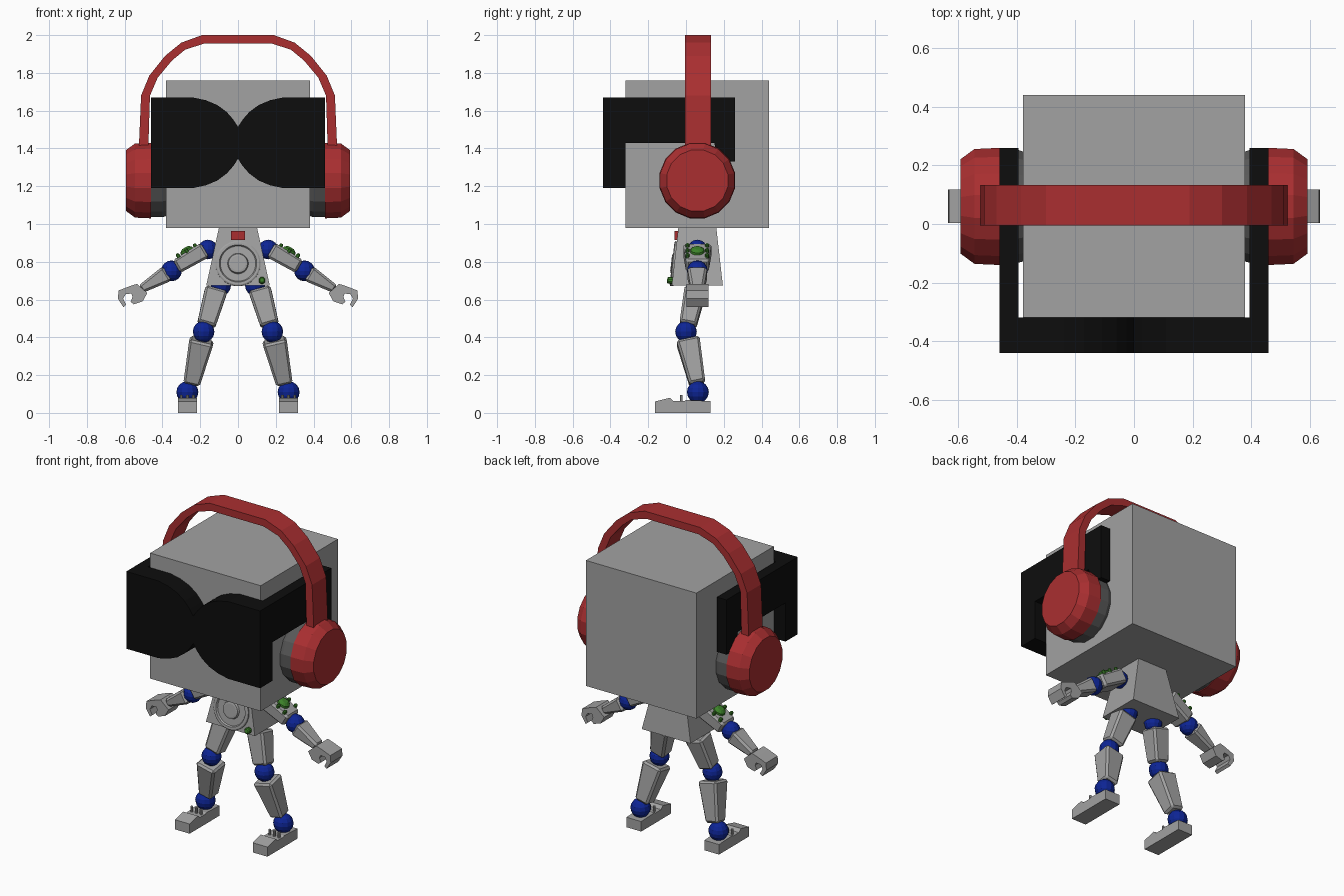
import bpy, bmesh, math
from mathutils import Vector

if "Cube" in bpy.data.objects:
    bpy.data.objects.remove(bpy.data.objects["Cube"])


def material(name, rgb):
    m = bpy.data.materials.new(name)
    m.diffuse_color = (*rgb, 1)
    m.use_nodes = True
    m.node_tree.nodes["Principled BSDF"].inputs["Base Color"].default_value = m.diffuse_color
    return m


GREY = material("light grey", (0.36, 0.36, 0.36))
PAD = material("dark grey", (0.1, 0.1, 0.1))
BLACK = material("black", (0.004, 0.004, 0.004))
RED = material("red", (0.40, 0.028, 0.03))
BLUE = material("blue", (0.004, 0.018, 0.30))
GREEN = material("green", (0.045, 0.22, 0.022))


def finish(name, bm, mat, bevel=0):
    bmesh.ops.recalc_face_normals(bm, faces=bm.faces)
    me = bpy.data.meshes.new(name)
    bm.to_mesh(me)
    bm.free()
    me.materials.append(mat)
    ob = bpy.data.objects.new(name, me)
    bpy.context.collection.objects.link(ob)
    if bevel:
        mod = ob.modifiers.new("bevel", "BEVEL")
        mod.width, mod.segments = bevel, 1
    return ob


def loft(name, rings, mat, bevel=0):
    """Skin equal-sized rings of points and cap both ends."""
    bm = bmesh.new()
    vs = [[bm.verts.new(p) for p in r] for r in rings]
    n = len(vs[0])
    for a, b in zip(vs, vs[1:]):
        for i in range(n):
            bm.faces.new((a[i], a[(i + 1) % n], b[(i + 1) % n], b[i]))
    bm.faces.new(vs[0])
    bm.faces.new(vs[-1])
    return finish(name, bm, mat, bevel)


def box(name, lo, hi, mat, bevel=0):
    ring = lambda z: [(lo[0], lo[1], z), (hi[0], lo[1], z), (hi[0], hi[1], z), (lo[0], hi[1], z)]
    return loft(name, [ring(lo[2]), ring(hi[2])], mat, bevel)


def lathe(name, profile, centre, axis, mat, segs=16):
    """Turn (radius, height) pairs around an axis."""
    q = Vector((0, 0, 1)).rotation_difference(Vector(axis).normalized())
    c = Vector(centre)
    return loft(name, [[c + q @ Vector((r * math.cos(t), r * math.sin(t), h))
                        for t in (math.tau * (i + 0.5) / segs for i in range(segs))]
                       for r, h in profile], mat)


def prism_y(name, outline, y0, y1, mat, bevel=0):
    """Extrude an (x, z) outline along y."""
    return loft(name, [[(x, y, z) for x, z in outline] for y in (y0, y1)], mat, bevel)


def prism_x(name, outline, x0, x1, mat):
    return loft(name, [[(x, y, z) for y, z in outline] for x in (x0, x1)], mat)


def limb(name, p0, p1, size0, size1):
    """Tapered bevelled block; sizes are (front width, depth)."""
    p0, p1 = Vector(p0), Vector(p1)
    axis = (p1 - p0).normalized()
    u = axis.cross(Vector((0, 1, 0))).normalized()
    v = u.cross(axis)
    corners = [(-.5, -.5), (.5, -.5), (.5, .5), (-.5, .5)]
    return loft(name, [[p + u * a * w + v * b * d for a, b in corners]
                       for p, (w, d) in ((p0, size0), (p1, size1))], GREY, 0.012)


def ball(name, centre, r, mat=BLUE, squash=1):
    bm = bmesh.new()
    bmesh.ops.create_uvsphere(bm, u_segments=12, v_segments=8, radius=r)
    for v in bm.verts:
        v.co.z *= squash
        v.co += Vector(centre)
    return finish(name, bm, mat)


# Head
box("head", (-0.38, -0.32, 0.98), (0.38, 0.44, 1.76), GREY)

# Goggles: double-lobed front with hooked side arms
half = [(0.46, 1.19), (0.46, 1.67), (0.24, 1.67), (0.17, 1.655), (0.11, 1.63),
        (0.06, 1.593), (0.025, 1.553), (0, 1.515)]
lower = [(0, 1.345), (0.025, 1.307), (0.06, 1.267), (0.11, 1.23), (0.17, 1.205), (0.24, 1.19)]
right = half + lower
left = [(-x, z) for x, z in reversed(lower[1:] + half[:-1])]
bm = bmesh.new()
outline = half + [(-x, z) for x, z in reversed(half[:-1])] + \
    [(-x, z) for x, z in reversed(lower[1:])] + lower
prism_y("goggle_front", outline, -0.44, -0.32, BLACK)
bm.free()

# Headband
outer = [(0.525, 1.40), (0.513, 1.68), (0.47, 1.785), (0.386, 1.89), (0.30, 1.96), (0.19, 2.0)]
inner = [(0.475, 1.40), (0.466, 1.68), (0.425, 1.775), (0.35, 1.865), (0.28, 1.923), (0.18, 1.955)]
pairs = list(zip(outer, inner))
pairs += [((-a[0], a[1]), (-b[0], b[1])) for a, b in reversed(pairs)]
loft("headband", [[(a[0], -0.005, a[1]), (a[0], 0.133, a[1]), (b[0], 0.133, b[1]), (b[0], -0.005, b[1])]
                  for a, b in pairs], RED)

# Torso with dial, badge and button
ring = lambda x, y0, y1, z: [(-x, y0, z), (x, y0, z), (x, y1, z), (-x, y1, z)]
loft("torso", [ring(0.168, -0.075, 0.195, 0.675), ring(0.10, -0.04, 0.16, 0.985)], GREY)
FRONT = (0, -1, 0.115)
front_y = lambda z: -0.075 + (z - 0.675) * 0.113
lathe("chest_dial", [(0.12, -0.01), (0.12, 0.008), (0.113, 0.012), (0.10, 0.012), (0.094, 0.003),
                     (0.055, 0.003), (0.05, 0.015), (0.04, 0.017)],
      (0, front_y(0.79), 0.79), FRONT, GREY, 24)
box("chest_badge", (-0.036, -0.062, 0.915), (0.036, -0.03, 0.963), RED)
lathe("chest_button", [(0.018, -0.01), (0.018, 0.022), (0.012, 0.028)],
      (0.127, front_y(0.70), 0.70), FRONT, GREEN, 10)

hand = [(0.48, 0.635), (0.535, 0.683), (0.57, 0.672), (0.632, 0.648), (0.636, 0.605), (0.607, 0.56),
        (0.592, 0.572), (0.608, 0.605), (0.595, 0.628), (0.565, 0.632), (0.558, 0.615),
        (0.568, 0.588), (0.552, 0.575), (0.505, 0.59)]
foot = [(-0.165, 0), (-0.165, 0.06), (-0.085, 0.08), (-0.065, 0.062), (-0.01, 0.062),
        (0.0, 0.068), (0.13, 0.062), (0.13, 0)]
arm_hook = [(-0.33, 1.43), (-0.33, 1.67), (0.26, 1.67), (0.26, 1.33), (0.17, 1.33), (0.15, 1.43)]
Y = 0.06

# Paired parts
for s, side in ((1, "left"), (-1, "right")):
    def n(part):
        return side + "_" + part

    # Goggle arm and ear cup
    prism_x(n("goggle_arm"), arm_hook, s * 0.395, s * 0.46, BLACK)
    lathe(n("ear_pad"), [(0.19, 0.375), (0.198, 0.40), (0.198, 0.465)], (0, Y, 1.23), (s, 0, 0), PAD)
    lathe(n("ear_cup"), [(0.204, 0.46), (0.200, 0.545), (0.165, 0.592)], (0, Y, 1.23), (s, 0, 0), RED)

    # Arm
    ball(n("shoulder_joint"), (s * 0.16, Y, 0.865), 0.052)
    limb(n("upper_arm"), (s * 0.175, Y, 0.862), (s * 0.325, Y, 0.775), (0.088, 0.15), (0.078, 0.12))
    ball(n("elbow_joint"), (s * 0.352, Y, 0.752), 0.055)
    limb(n("forearm"), (s * 0.375, Y, 0.738), (s * 0.515, Y, 0.655), (0.09, 0.105), (0.045, 0.07))
    prism_y(n("hand"), [(s * x, z) for x, z in hand], 0.003, 0.118, GREY)

    # Green arm studs
    up = Vector((s * 0.5, 0, 0.866))
    centre = Vector((s * 0.25, Y, 0.82)) + up * 0.043
    lathe(n("arm_stud"), [(0.04, -0.01), (0.036, 0.008), (0.018, 0.02)], centre, up, GREEN, 12)
    for i, along in enumerate((-0.052, 0, 0.052)):
        for dy in (-0.052, 0.052):
            p = centre + Vector((s * 0.866, 0, -0.5)) * along + Vector((0, dy, 0))
            lathe(n("arm_pin"), [(0.011, -0.01), (0.011, 0.008), (0.006, 0.014)], p, up, GREEN, 8)

    # Leg
    ball(n("hip_joint"), (s * 0.09, Y, 0.672), 0.052)
    limb(n("thigh"), (s * 0.115, 0.05, 0.652), (s * 0.168, 0.01, 0.465), (0.12, 0.115), (0.098, 0.09))
    ball(n("knee_joint"), (s * 0.182, 0.0, 0.43), 0.057)
    limb(n("shin"), (s * 0.192, 0.01, 0.385), (s * 0.245, 0.06, 0.155), (0.13, 0.125), (0.088, 0.085))
    ball(n("ankle_joint"), (s * 0.268, 0.063, 0.11), 0.058)

    # Foot and its pins
    prism_x(n("foot"), foot, s * 0.217, s * 0.318, GREY)
    for dx in (-0.032, 0, 0.032):
        lathe(n("foot_pin"), [(0.008, 0.05), (0.008, 0.095)], (s * 0.268 + dx, -0.025, 0), (0, 0, 1), GREY, 8)
